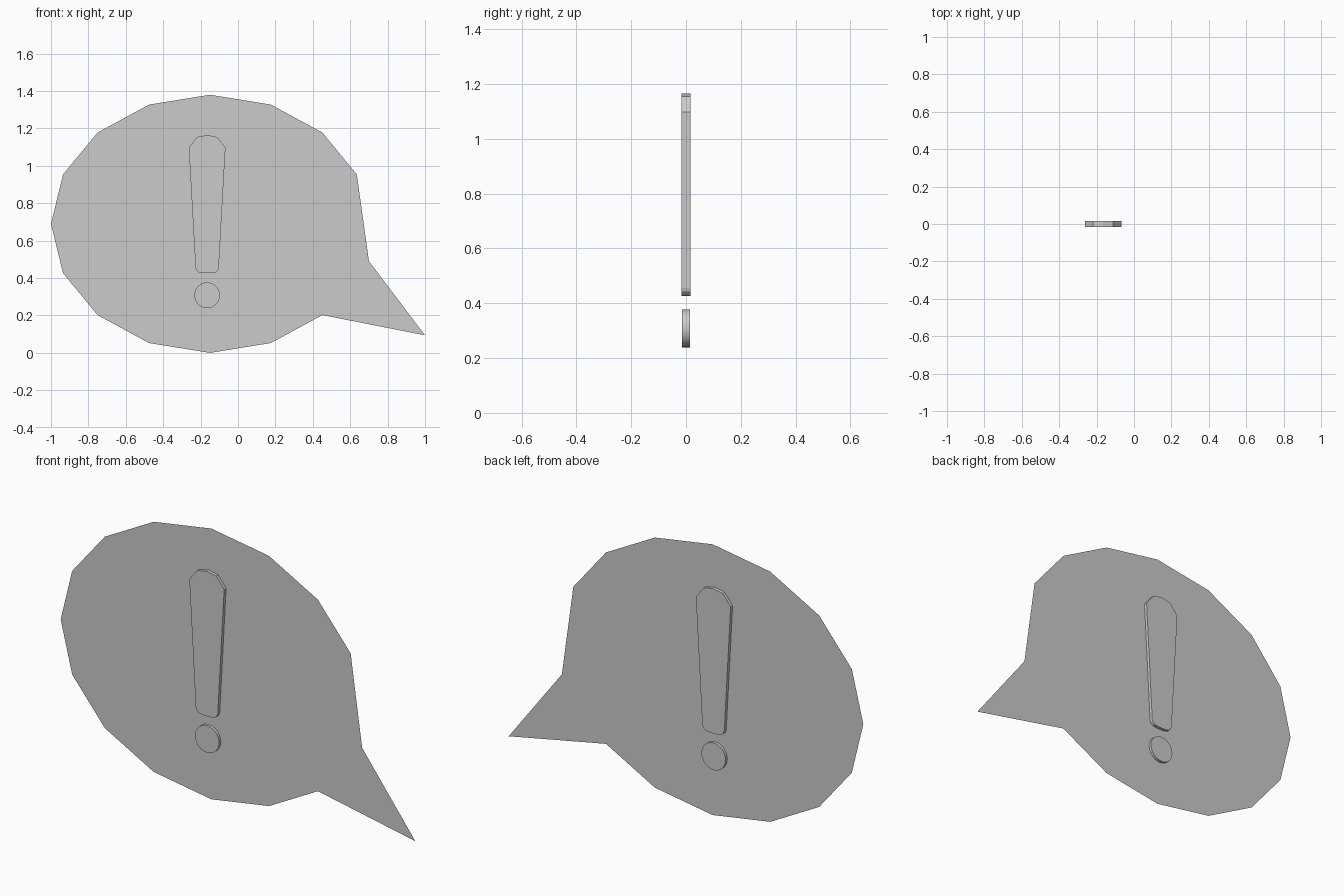
import bpy, bmesh
from math import cos, sin, radians, pi

if "Cube" in bpy.data.objects:
    bpy.data.objects.remove(bpy.data.objects["Cube"])


def plate(name, outline, depth=0.0):
    """Flat front-facing shape from an (x, z) outline, thickened along y if depth > 0."""
    bm = bmesh.new()
    face = bm.faces.new([bm.verts.new((x, -depth / 2, z)) for x, z in outline])
    if depth:
        back = bmesh.ops.extrude_face_region(bm, geom=[face])
        verts = [g for g in back["geom"] if isinstance(g, bmesh.types.BMVert)]
        bmesh.ops.translate(bm, verts=verts, vec=(0, depth, 0))
        if face.is_valid and not any(f.calc_center_median().y < -depth * 0.4 for f in bm.faces):
            bm.faces.new(face.verts)
        bmesh.ops.recalc_face_normals(bm, faces=bm.faces)
    mesh = bpy.data.meshes.new(name)
    bm.to_mesh(mesh)
    bm.free()
    obj = bpy.data.objects.new(name, mesh)
    bpy.context.collection.objects.link(obj)
    return obj


def ellipse(cx, cz, rx, rz, sides):
    return [(cx + rx * cos(2 * pi * i / sides), cz + rz * sin(2 * pi * i / sides))
            for i in range(sides)]


# Speech bubble: 16-sided flat oval, two points pulled out into the tail
bubble = ellipse(-0.15, 0.69, 0.85, 0.69, 16)
bubble[0] = (0.70, 0.49)
bubble[15] = (1.0, 0.094)
plate("speech_bubble", bubble)

# Exclamation bar: tapered profile mirrored about its centre line
CX = -0.165
half = [(0.020, 0.426), (0.045, 0.430), (0.058, 0.442), (0.062, 0.456),
        (0.098, 1.098), (0.053, 1.154)]
bar = [(CX + x, z) for x, z in half] + [(CX, 1.165)]
bar += [(CX - x, z) for x, z in reversed(half)]
plate("exclamation_bar", bar, 0.032)

# Exclamation dot: short disc with a smooth rim
dot = plate("exclamation_dot", ellipse(CX, 0.308, 0.068, 0.069, 32), 0.028)
bpy.ops.object.select_all(action='DESELECT')
dot.select_set(True)
bpy.context.view_layer.objects.active = dot
bpy.ops.object.shade_smooth_by_angle(angle=radians(30))
